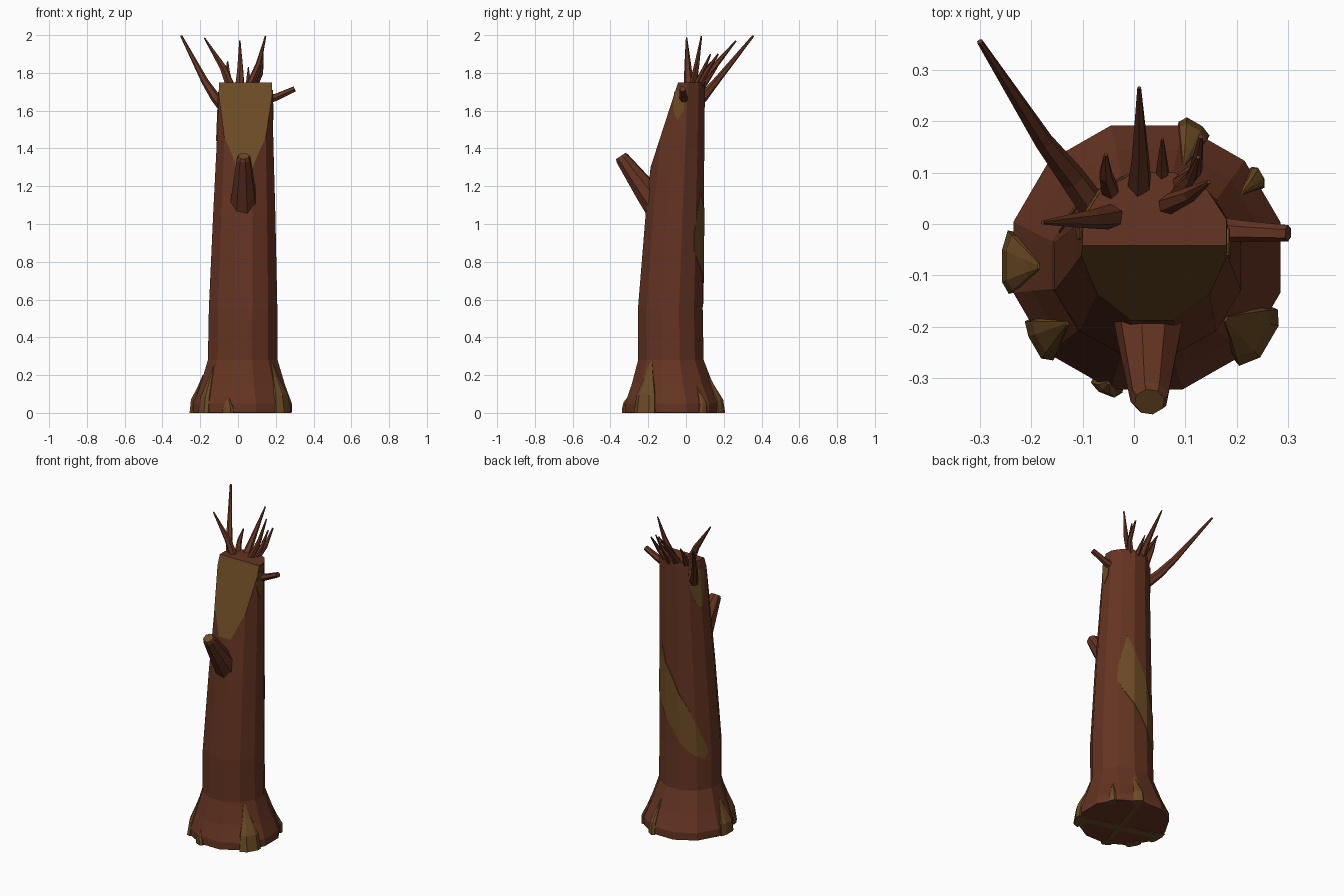
import bpy, bmesh, math
from mathutils import Vector

if "Cube" in bpy.data.objects:
    bpy.data.objects.remove(bpy.data.objects["Cube"])


def mat(name, col):
    m = bpy.data.materials.new(name)
    m.diffuse_color = (*col, 1)
    m.use_nodes = True
    m.node_tree.nodes["Principled BSDF"].inputs["Base Color"].default_value = m.diffuse_color
    return m


BARK = mat("bark", (0.13, 0.035, 0.016))
WOOD = mat("bare_wood", (0.15, 0.07, 0.018))

# trunk rings: z, centre x, centre y, radius x, radius y
RINGS = [(0.003, .025, -.065, .265, .262), (.05, .025, -.065, .265, .262),
         (.15, .025, -.072, .228, .22), (.28, .025, -.08, .188, .177),
         (.55, .027, -.083, .185, .175), (1.05, .033, -.06, .168, .157),
         (1.4, .037, -.04, .154, .14), (1.75, .04, -.025, .143, .128)]
N = 12


def surf(deg, z, off=0.0):
    """Point on the faceted trunk at a given angle and height, pushed out by off."""
    z2 = min(max(z, RINGS[0][0]), RINGS[-1][0])
    for a, b in zip(RINGS, RINGS[1:]):
        if z2 <= b[0]:
            break
    t = (z2 - a[0]) / (b[0] - a[0])
    _, cx, cy, rx, ry = [p + (q - p) * t for p, q in zip(a, b)]
    s = 360 / N
    k = math.floor((deg - s / 2) / s)
    f = (deg - s / 2) / s - k

    def corner(i):
        w = math.radians(s / 2 + i * s)
        return Vector((cx + (rx + off) * 1.015 * math.cos(w),
                       cy + (ry + off) * 1.015 * math.sin(w), z))
    return corner(k).lerp(corner(k + 1), f)


def finish(name, bm, *mats):
    bmesh.ops.recalc_face_normals(bm, faces=bm.faces)
    me = bpy.data.meshes.new(name)
    bm.to_mesh(me)
    bm.free()
    for m in mats:
        me.materials.append(m)
    ob = bpy.data.objects.new(name, me)
    bpy.context.collection.objects.link(ob)
    return ob


def loft(bm, loops, caps=True):
    vs = [[bm.verts.new(p) for p in lp] for lp in loops]
    n = len(vs[0])
    for a, b in zip(vs, vs[1:]):
        for i in range(n):
            j = (i + 1) % n
            bm.faces.new((a[i], a[j], b[j], b[i]))
    ends = []
    if caps:
        ends = [bm.faces.new(vs[0][::-1]), bm.faces.new(vs[-1])]
    return ends


# trunk, with the slanted break at the upper front
bm = bmesh.new()
loft(bm, [[surf(15 + 30 * i, r[0]) for i in range(N)] for r in RINGS])
p, q = Vector((0, -.165, 1.37)), Vector((0, -.042, 1.75))
d = q - p
cut = bmesh.ops.bisect_plane(bm, geom=bm.verts[:] + bm.edges[:] + bm.faces[:],
                             plane_co=p, plane_no=(0, -d.z, d.y), clear_outer=True)
edges = [e for e in cut["geom_cut"] if isinstance(e, bmesh.types.BMEdge)]
fill = bmesh.ops.contextual_create(bm, geom=edges)
for f in fill["faces"]:
    f.material_index = 1
finish("trunk", bm, BARK, WOOD)


def branch(name, path, sides=6, end_mat=False):
    """Tapered faceted limb; path holds (x, y, z, radius)."""
    pts = [Vector(v[:3]) for v in path]
    loops = []
    for i, c in enumerate(pts):
        t = (pts[min(i + 1, len(pts) - 1)] - pts[max(i - 1, 0)]).normalized()
        u = t.cross(Vector((.3, -.1, 1))).normalized()
        w = t.cross(u)
        r = path[i][3]
        loops.append([c + r * (u * math.cos(a) + w * math.sin(a))
                      for a in (2 * math.pi * k / sides for k in range(sides))])
    b = bmesh.new()
    ends = loft(b, loops)
    if end_mat:
        ends[1].material_index = 1
    finish(name, b, BARK, WOOD)


# broken limb on the front
branch("front_stub", [(.03, -.14, 1.08, .078), (.03, -.215, 1.18, .064),
                      (.03, -.338, 1.348, .038), (.03, -.346, 1.36, .03)], 8, True)

# side twigs and splinters on the broken crown
branch("long_twig", [(-.07, .02, 1.61, .03), (-.12, .09, 1.67, .026),
                     (-.175, .16, 1.755, .019), (-.30, .355, 1.995, .006)])
branch("right_twig", [(.13, -.01, 1.655, .03), (.20, -.013, 1.67, .021),
                      (.30, -.018, 1.715, .016)])
SPLINTERS = [
    [(-.04, .015, 1.73, .026), (-.08, .01, 1.83, .019), (-.178, .003, 1.985, .004)],
    [(.01, .07, 1.73, .026), (.012, .13, 1.81, .018), (.01, .265, 1.97, .004)],
    [(.06, .035, 1.73, .021), (.11, .058, 1.85, .015), (.146, .082, 1.995, .004)],
    [(-.045, .06, 1.73, .02), (-.055, .095, 1.8, .014), (-.055, .135, 1.86, .004)],
    [(.055, .09, 1.73, .016), (.055, .165, 1.83, .003)],
    [(.085, .075, 1.73, .02), (.12, .105, 1.8, .014), (.13, .17, 1.9, .005)],
    [(.08, .05, 1.73, .018), (.11, .09, 1.81, .012), (.125, .13, 1.9, .004)],
]
for i, s in enumerate(SPLINTERS):
    branch(f"splinter_{i + 1}", s)


# bare wood root wedges: angle, half width in degrees, height, outward reach
ROOTS = [(70, 7, .20, .018), (36, 5, .14, .016), (182, 13, .20, .022),
         (218, 10, .25, .018), (324, 14, .27, .03), (253, 7, .08, .016)]
for i, (a, w, h, o) in enumerate(ROOTS):
    b = bmesh.new()
    loops = []
    for z, k, out in ((0, 1, o), (.35 * h, .9, o), (.7 * h, .5, .011), (h, .12, .004)):
        loops.append([surf(a - w * k, z, -.03), surf(a - w * k, z, out * .5),
                      surf(a - w * k * .4, z, out), surf(a + w * k * .6, z, out),
                      surf(a + w * k, z, out * .4), surf(a + w * k, z, -.03)])
    loft(b, loops)
    finish(f"root_{i + 1}", b, WOOD)


# bare wood patches where bark has peeled: columns of angle, low z, high z
PATCHES = {
    "back_patch": [(42, .86, .97), (60, .78, 1.17), (75, .72, 1.08), (90, .66, 1.0),
                   (105, .58, .9), (120, .53, .82), (135, .5, .72), (150, .48, .6),
                   (158, .51, .53)],
    "left_patch": [(135, 1.6, 1.7), (150, 1.48, 1.7), (165, 1.44, 1.7), (180, 1.6, 1.68)],
    "right_patch": [(345, 1.6, 1.7), (355, 1.55, 1.71), (368, 1.6, 1.7)],
}
for name, cols in PATCHES.items():
    b = bmesh.new()
    loft(b, [[surf(a, lo, -.005), surf(a, lo, .004), surf(a, hi, .004), surf(a, hi, -.005)]
             for a, lo, hi in cols])
    finish(name, b, WOOD)

# flat bare strips under the base
for i, (x0, y0, x1, y1, w) in enumerate([(.24, -.19, -.23, -.06, .028),
                                         (.10, .17, -.05, -.31, .014)]):
    a, c = Vector((x0, y0, 0)), Vector((x1, y1, 0))
    n = (c - a).normalized().cross(Vector((0, 0, 1))) * w
    up = Vector((0, 0, .004))
    b = bmesh.new()
    loft(b, [[a - n, a + n, a + n + up, a - n + up], [c - n, c + n, c + n + up, c - n + up]])
    finish(f"base_strip_{i + 1}", b, WOOD)
